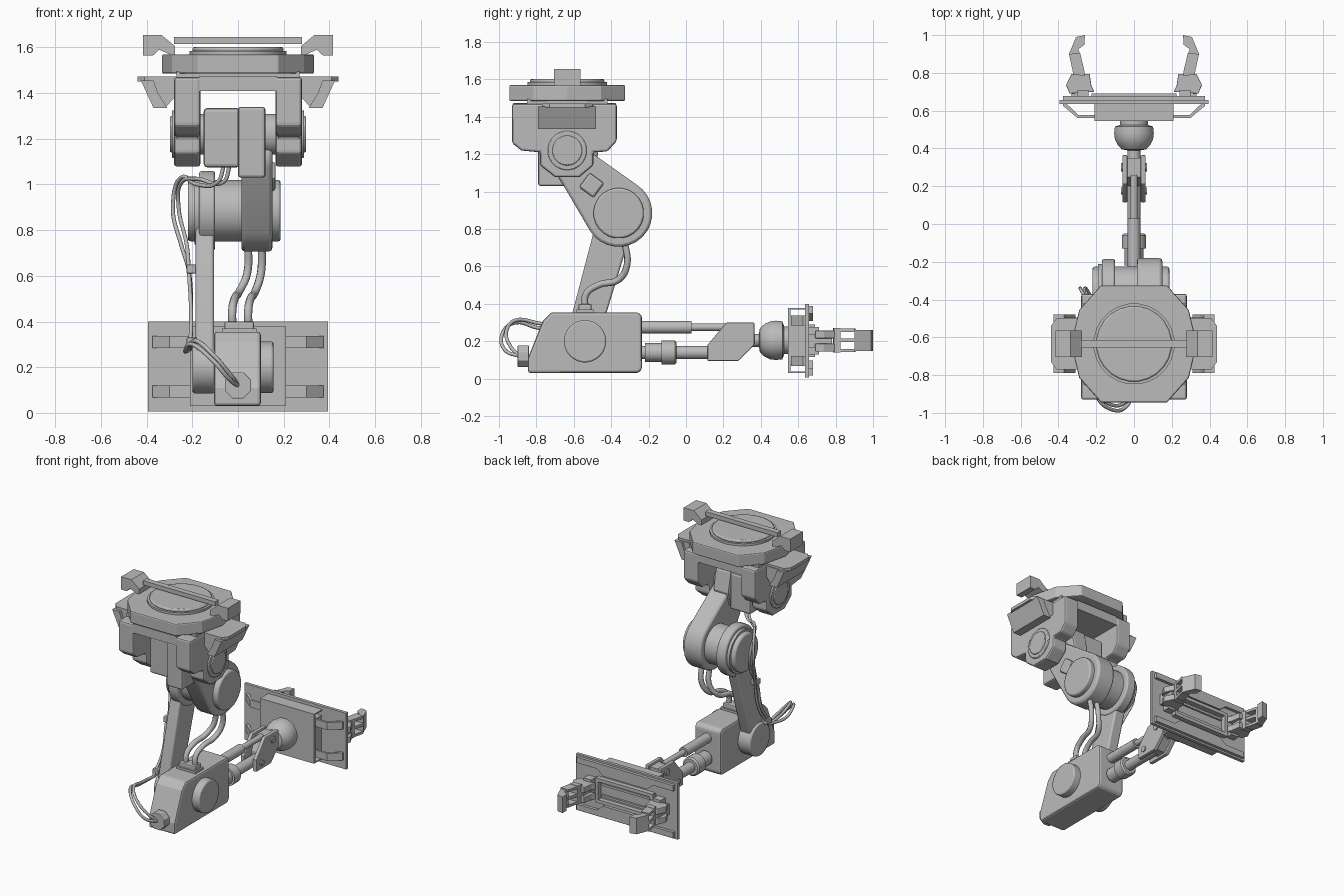
import bpy, bmesh, math
from mathutils import Vector
from mathutils.geometry import convex_hull_2d

if "Cube" in bpy.data.objects:
    bpy.data.objects.remove(bpy.data.objects["Cube"])

grey = bpy.data.materials.new("light_grey")
grey.diffuse_color = (0.5, 0.5, 0.5, 1)
grey.use_nodes = True
grey.node_tree.nodes["Principled BSDF"].inputs["Base Color"].default_value = grey.diffuse_color


def finish(name, bm, bevel=0.0, smooth=False):
    bmesh.ops.recalc_face_normals(bm, faces=bm.faces)
    me = bpy.data.meshes.new(name)
    bm.to_mesh(me)
    bm.free()
    ob = bpy.data.objects.new(name, me)
    bpy.context.collection.objects.link(ob)
    me.materials.append(grey)
    if bevel:
        m = ob.modifiers.new("bevel", 'BEVEL')
        m.width, m.segments, m.limit_method, m.angle_limit = bevel, 2, 'ANGLE', math.radians(40)
    if smooth:
        bpy.context.view_layer.objects.active = ob
        ob.select_set(True)
        bpy.ops.object.shade_smooth_by_angle(angle=math.radians(35))
        ob.select_set(False)
    return ob


def place(axis, a, b, t):
    return {'x': (t, a, b), 'y': (a, t, b), 'z': (a, b, t)}[axis]


def prism(name, pts, axis, t0, t1, bevel=0.0, smooth=False):
    """Extrude a 2D outline along an axis."""
    bm = bmesh.new()
    lo = [bm.verts.new(place(axis, a, b, t0)) for a, b in pts]
    hi = [bm.verts.new(place(axis, a, b, t1)) for a, b in pts]
    n = len(pts)
    bm.faces.new(lo)
    bm.faces.new(hi)
    for i in range(n):
        j = (i + 1) % n
        bm.faces.new((lo[i], lo[j], hi[j], hi[i]))
    return finish(name, bm, bevel, smooth)


def box(name, x, y, z, bevel=0.0):
    return prism(name, [(x[0], y[0]), (x[1], y[0]), (x[1], y[1]), (x[0], y[1])], 'z', z[0], z[1], bevel)


def ring(a, b, r, n=24):
    return [(a + r * math.cos(math.tau * (i + .5) / n), b + r * math.sin(math.tau * (i + .5) / n)) for i in range(n)]


def cyl(name, axis, c, r, t0, t1, n=24, bevel=0.0):
    return prism(name, ring(c[0], c[1], r, n), axis, t0, t1, bevel, n > 12)


def hull(pts):
    return [pts[i] for i in convex_hull_2d([Vector(p) for p in pts])]


def lathe_y(name, prof, z, n=24):
    """Turned part about the y direction; prof = (y, radius)."""
    bm = bmesh.new()
    rows = [[bm.verts.new((a, y, b)) for a, b in ring(0, z, r, n)] for y, r in prof]
    for p, q in zip(rows, rows[1:]):
        for i in range(n):
            j = (i + 1) % n
            bm.faces.new((p[i], p[j], q[j], q[i]))
    bm.faces.new(rows[0])
    bm.faces.new(rows[-1])
    return finish(name, bm, 0, True)


def tube(name, pts, r):
    cu = bpy.data.curves.new(name, 'CURVE')
    cu.dimensions, cu.bevel_depth, cu.bevel_resolution, cu.resolution_u = '3D', r, 2, 6
    cu.use_fill_caps = True
    sp = cu.splines.new('BEZIER')
    sp.bezier_points.add(len(pts) - 1)
    for p, co in zip(sp.bezier_points, pts):
        p.co = co
        p.handle_left_type = p.handle_right_type = 'AUTO'
    ob = bpy.data.objects.new(name, cu)
    bpy.context.collection.objects.link(ob)
    cu.materials.append(grey)


# turntable head
CY = -.635
half = [(.333, 0), (.29, .18), (.175, .31), (-.175, .31), (-.29, .18)]
disc = [(x, CY + y) for x, y in half] + [(-x, CY - y) for x, y in half]
prism("head_disc", disc, 'z', 1.485, 1.57, .008)
cyl("head_cap_base", 'z', (0, CY), .215, 1.56, 1.585, 24)
cyl("head_cap", 'z', (0, CY), .2, 1.58, 1.602, 24, .008)
# clamp bar with hooked ends
box("clamp_bar", (-.28, .28), (CY - .02, CY + .02), (1.615, 1.645))
hook = [(.415, 1.655), (.335, 1.655), (.275, 1.605), (.275, 1.57), (.30, 1.57), (.345, 1.59), (.372, 1.565), (.415, 1.565)]
for s, side in ((-1, "left"), (1, "right")):
    prism("clamp_hook_" + side, [(s * x, z) for x, z in hook], 'y', CY - .07, CY + .07)
    # side brackets
    flange = [(.25, -.77), (.41, -.77), (.44, -.73), (.44, -.54), (.41, -.50), (.25, -.50)]
    prism("bracket_flange_" + side, [(s * x, y) for x, y in flange], 'z', 1.45, 1.472)
    gusset = [(.26, 1.46), (.425, 1.455), (.37, 1.335), (.32, 1.335), (.26, 1.40)]
    for k, y in enumerate((-.77, -.525)):
        prism(f"bracket_gusset_{side}_{k}", [(s * x, z) for x, z in gusset], 'y', y, y + .03)
    lip = [(.425, 1.455), (.37, 1.335), (.31, 1.335), (.35, 1.40), (.37, 1.455)]
    prism("bracket_lip_" + side, [(s * x, z) for x, z in lip], 'y', -.79, -.48)
    # fork arms with pivot boss
    arm = [(-.93, 1.47), (-.37, 1.47), (-.37, 1.27), (-.42, 1.215), (-.495, 1.21), (-.495, 1.14), (-.57, 1.078),
           (-.70, 1.078), (-.78, 1.14), (-.78, 1.21), (-.88, 1.22), (-.93, 1.26)]
    prism("fork_arm_" + side, arm, 'x', s * .165, s * .28, .012)
    cyl("fork_boss_" + side, 'x', (CY, 1.22), .105, s * .27, s * .29, 24, .005)
    cyl("fork_pin_" + side, 'x', (CY, 1.22), .08, s * .27, s * .298, 24, .005)
box("fork_bridge", (-.17, .17), (-.925, -.375), (1.41, 1.475))
box("fork_collar", (-.27, .27), (-.85, -.42), (1.46, 1.495))

# wrist block between the fork arms
cyl("wrist_axle", 'x', (CY, 1.22), .09, -.17, .17)
box("wrist_block", (-.15, .01), (-.77, -.5), (1.075, 1.335), .015)
prism("wrist_arm_block", [(-.79, 1.03), (-.63, 1.03), (-.5, 1.1), (-.47, 1.2), (-.5, 1.34), (-.79, 1.34)], 'x', 0, .12, .012)

# upper arm and elbow
EL = (-.36, .885)
prism("upper_arm", hull(ring(*EL, .18, 28) + ring(-.585, 1.13, .11, 28)), 'x', .015, .15, .015, True)
cyl("elbow_cap_right", 'x', EL, .135, .14, .187, 24, .01)
cyl("elbow_barrel", 'x', EL, .135, -.11, .03)
cyl("elbow_cap_left", 'x', EL, .135, -.22, -.16, 24, .012)
cyl("elbow_ring_left", 'x', EL, .15, -.19, -.16)
d = .068
prism("arm_stud", [(-.505 + a, 1.035 + b) for a, b in ((-d, -.01), (.01, -d), (d, .01), (-.01, d))], 'x', .14, .165, .012)

# lower arm
prism("lower_arm", hull(ring(EL[0], EL[1] + .02, .1, 24) + ring(-.56, .2, .085, 24)), 'x', -.185, -.105, .01, True)
cyl("lower_arm_head", 'x', EL, .175, -.17, -.1, 28, .01)
cyl("lower_arm_foot", 'x', (-.54, .2), .115, -.2, -.1, 28, .01)

# base body
body = [(-.845, .03), (-.845, .11), (-.765, .31), (-.72, .355), (-.255, .355), (-.235, .335), (-.235, .05), (-.255, .03)]
prism("base_body", body, 'x', -.105, .1, .025)
cyl("base_boss", 'x', (-.54, .2), .113, .09, .155, 28, .008)
cyl("cable_nut", 'y', (0, .12), .062, -.9, -.84, 8, .004)
box("hose_socket", (-.06, .07), (-.575, -.505), (.34, .4), .008)
box("hose_socket_foot", (-.07, .08), (-.585, -.495), (.34, .37))

# rear rods
cyl("upper_rod_sleeve", 'y', (0, .275), .034, -.26, .03, 16)
cyl("upper_rod", 'y', (0, .275), .02, .02, .26, 16)
cyl("lower_rod", 'y', (0, .14), .036, -.26, .22, 16)
lathe_y("lower_rod_collar", [(-.22, .05), (-.13, .05), (-.13, .065), (-.06, .065), (-.05, .055), (-.05, .03)], .14)
knuckle = [(.115, .095), (.115, .18), (.215, .30), (.365, .30), (.365, .18), (.28, .095)]
for s in (-1, 1):
    prism("knuckle_plate", knuckle, 'x', s * .035, s * .062, .006)
    cyl("knuckle_pin", 'x', (.175, .14), .02, s * .05, s * .07, 12)
    cyl("knuckle_pin_upper", 'x', (.30, .255), .024, s * .05, s * .07, 12)
prism("knuckle_core", [(.2, .11), (.2, .19), (.25, .285), (.35, .285), (.35, .19), (.27, .11)], 'x', -.04, .04)
lathe_y("ball_joint", [(.34, .035), (.39, .035), (.395, .065), (.42, .088), (.45, .102), (.48, .106), (.515, .102),
                       (.525, .075), (.56, .075)], .205)

# mount plate: shallow tray, inner box, main plate
box("tray_face", (-.21, .21), (.545, .56), (.03, .378))
for z in (.03, .37):
    box("tray_wall", (-.21, .21), (.55, .64), (z, z + .008))
box("tray_core", (-.205, .205), (.555, .64), (.075, .335))
box("main_plate", (-.395, .395), (.635, .657), (.005, .4))
# raised rails on the rear face
for s in (-1, 1):
    rail = [(-.375, .185), (.375, .185), (.375, .145), (.22, .145), (.17, .105), (-.17, .105), (-.22, .145), (-.375, .145)]
    prism("rear_rail", [(x, .2025 + s * z) for x, z in rail], 'y', .65, .678)
    box("rear_frame_bar", (-.22, .22), (.65, .69), (.2025 + s * .075 - .012, .2025 + s * .075 + .012))
    box("rear_frame_end", (s * .2, s * .225), (.65, .69), (.12, .285))
    box("rear_slot_bar", (-.19, .19), (.65, .67), (.2025 + s * .04 - .008, .2025 + s * .04 + .008))
    # bent strip handles on the front face
    strip = [(.2, .562), (.3, .562), (.375, .625), (.375, .64), (.36, .64), (.295, .577), (.2, .577)]
    for z in (.068, .285):
        prism("strip_handle", [(s * x, y) for x, y in strip], 'z', z, z + .052)
    # gripper feet
    foot = [(.21, .70), (.34, .69), (.36, .735), (.33, .795), (.235, .795), (.225, .73)]
    for z in (.145, .215):
        prism("gripper_foot", [(s * x, y) for x, y in foot], 'z', z, z + .042, .004)
    box("gripper_foot_core", (s * .25, s * .33), (.655, .78), (.165, .24))
    box("gripper_pad", (s * .24, s * .30), (.65, .71), (.13, .275))
    # gripper claws with two windows
    claw = [(.26, 1.0), (.307, .99), (.344, .9), (.334, .85), (.275, .85), (.285, .9), (.295, .925), (.262, .95)]
    tip = [claw[i] for i in (0, 1, 2, 5, 6, 7)]
    prism("claw_tip", [(s * x, y) for x, y in tip], 'z', .147, .26)
    root = [(.26, .785), (.32, .79), (.328, .825), (.265, .825)]
    prism("claw_root", [(s * x, y) for x, y in root], 'z', .14, .27)
    rib = [(.265, .82), (.327, .82), (.344, .9), (.285, .905)]
    for z0, z1 in ((.142, .16), (.195, .215), (.25, .268)):
        prism("claw_rib", [(s * x, y) for x, y in rib], 'z', z0, z1)

# hoses from base to elbow
for k, (x0, x1) in enumerate(((-.025, .04), (.045, .1))):
    tube(f"hose_{k}", [(x0, -.54, .38), (x0, -.535, .45), (x0 + .01, -.47, .5), (x0 + .03, -.36, .53),
                       (x1, -.315, .61), (x1 + .005, -.33, .74)], .018)
# cables along the arm and looping to the base front
for k, o in enumerate((0, .025)):
    tube(f"arm_cable_{k}", [(-.06 + o, -.6, 1.09), (-.09 + o, -.58, 1.01), (-.18, -.5, 1.0 + o), (-.25, -.4, 1.03 - o),
                            (-.285 + o, -.34, .9), (-.25 + o, -.4, .74), (-.215, -.46 - o, .62), (-.205, -.52 - o, .42),
                            (-.21, -.62 - o, .28)], .009)
    tube(f"loop_cable_{k}", [(-.21, -.62 - o, .28), (-.23 + o, -.78, .27 + o), (-.2 + o, -.91, .3 + o / 2), (-.11, -.985 + o, .23 + o),
                             (-.04, -.965 + o, .15 + o), (0, -.89, .12)], .01)
for y, z in ((-.48, .63), (-.6, .31)):
    box("cable_clip", (-.225, -.18), (y - .03, y + .02), (z - .02, z + .02), .005)
